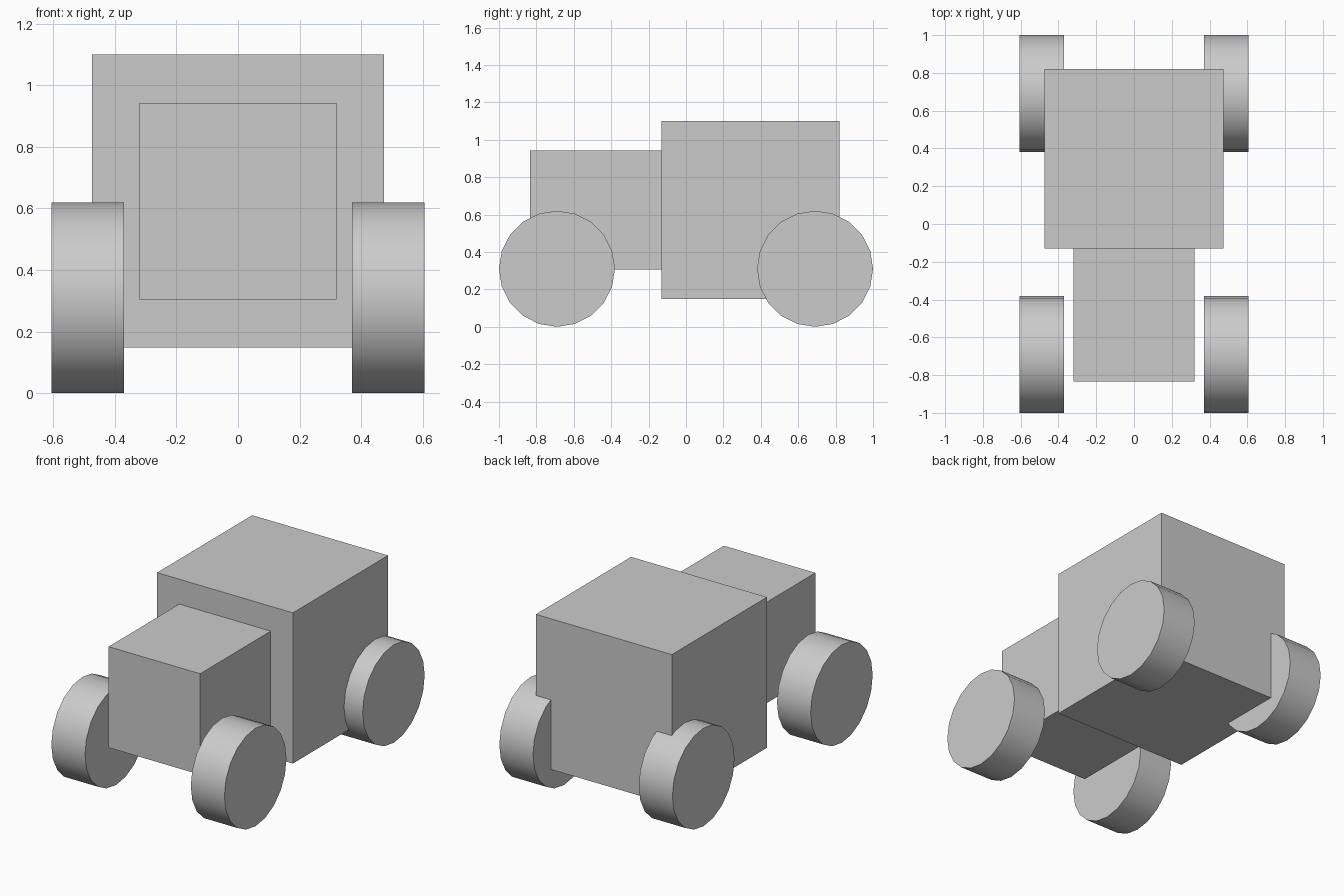
import bpy
from math import pi

if "Cube" in bpy.data.objects:
    bpy.data.objects.remove(bpy.data.objects["Cube"])


def box(name, lo, hi):
    centre = [(a + b) / 2 for a, b in zip(lo, hi)]
    bpy.ops.mesh.primitive_cube_add(size=1, location=centre)
    ob = bpy.context.object
    ob.name = name
    ob.scale = [b - a for a, b in zip(lo, hi)]
    bpy.ops.object.transform_apply(location=False, rotation=False, scale=True)


def wheel(name, x, y, radius=0.31, width=0.235):
    bpy.ops.mesh.primitive_cylinder_add(vertices=20, radius=radius, depth=width,
                                        location=(x, y, radius), rotation=(0, pi / 2, 0))
    ob = bpy.context.object
    ob.name = name
    bpy.ops.object.transform_apply(location=False, rotation=True, scale=False)
    bpy.ops.object.shade_smooth_by_angle(angle=pi / 6)


# Cabin and the smaller hood that runs slightly into it
box("cabin", (-0.475, -0.13, 0.148), (0.475, 0.82, 1.10))
box("hood", (-0.32, -0.835, 0.305), (0.32, -0.10, 0.943))

# Four wheels
for side, x in (("left", -0.4875), ("right", 0.4875)):
    for end, y in (("front", -0.69), ("rear", 0.69)):
        wheel(f"{end}_{side}_wheel", x, y)
